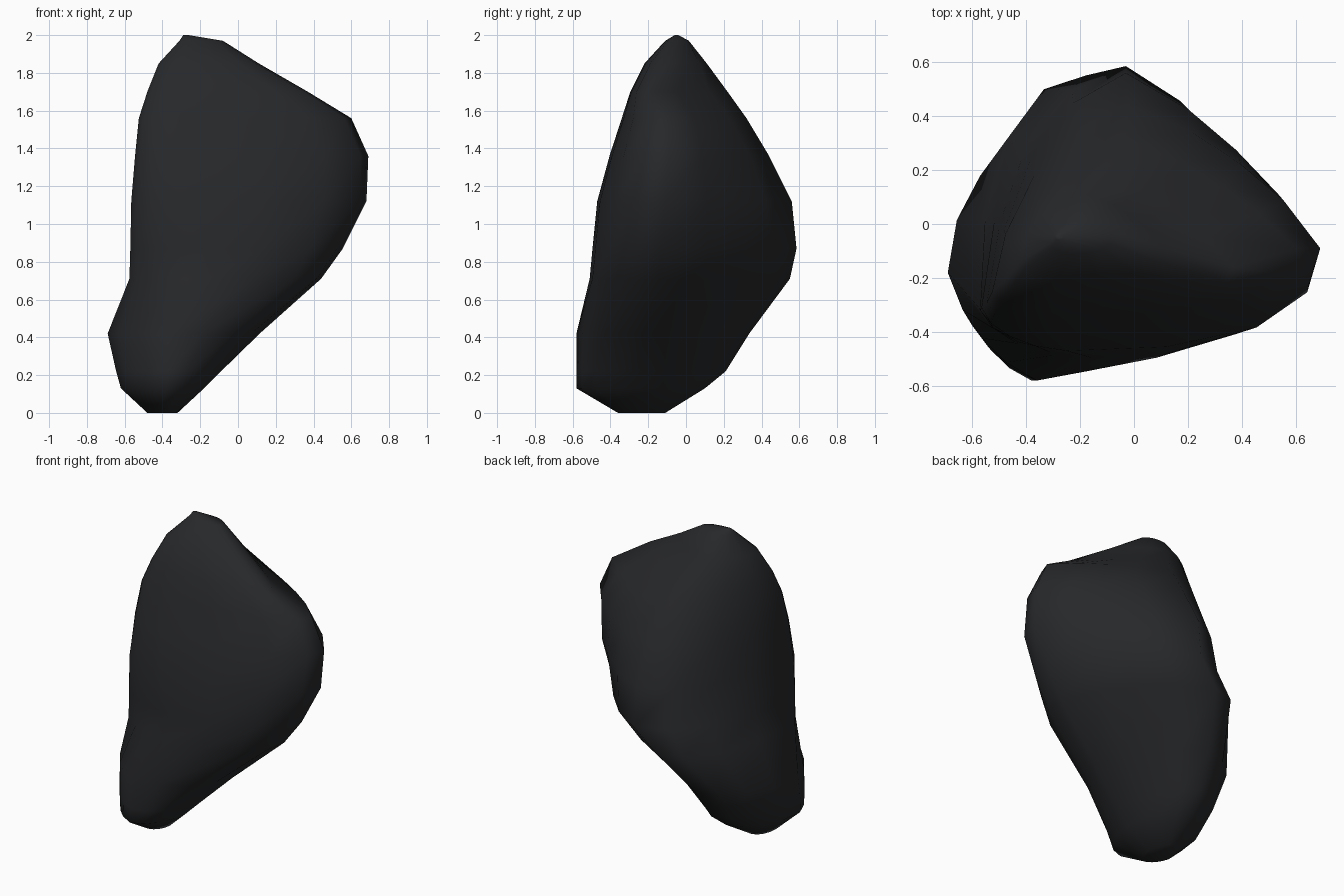
import bpy, bmesh, math

if "Cube" in bpy.data.objects:
    bpy.data.objects.remove(bpy.data.objects["Cube"])

# Rock sections: z, left x, right x, front y, back y,
#                y of left tip, y of right tip, x of front tip, x of back tip,
#                roundness of back-right and back-left quarters (1 straight, 2 round)
SECTIONS = [
    (0.00, -0.48, -0.32, -0.36, -0.11, -0.25, -0.25, -0.40, -0.40, 2, 2),
    (0.13, -0.62, -0.18, -0.58, 0.10, -0.30, -0.28, -0.38, -0.36, 1.7, 2),
    (0.22, -0.645, -0.09, -0.58, 0.21, -0.27, -0.26, -0.37, -0.33, 1.5, 2),
    (0.42, -0.69, 0.115, -0.58, 0.335, -0.18, -0.22, -0.36, -0.30, 1.4, 1.9),
    (0.71, -0.575, 0.44, -0.51, 0.55, -0.31, -0.15, -0.15, -0.18, 1.35, 2.2),
    (0.87, -0.57, 0.555, -0.495, 0.585, -0.32, -0.13, -0.16, -0.03, 1.35, 1.8),
    (1.12, -0.565, 0.68, -0.47, 0.56, -0.31, -0.11, -0.25, -0.03, 1.25, 1.6),
    (1.36, -0.545, 0.69, -0.405, 0.44, -0.29, -0.09, -0.28, -0.02, 1.3, 1.65),
    (1.56, -0.525, 0.60, -0.34, 0.32, -0.25, -0.09, -0.30, -0.03, 1.2, 1.8),
    (1.70, -0.48, 0.37, -0.295, 0.22, -0.21, -0.16, -0.30, -0.08, 1.1, 1.9),
    (1.85, -0.42, 0.11, -0.22, 0.11, -0.14, -0.09, -0.29, -0.17, 1.3, 2),
    (1.97, -0.31, -0.08, -0.11, 0.015, -0.07, -0.05, -0.24, -0.19, 2, 2),
    (2.00, -0.29, -0.26, -0.06, -0.04, -0.05, -0.05, -0.28, -0.27, 2, 2),
]
STEPS = 4  # points per quarter


def section_points(z, x0, x1, y0, y1, yl, yr, xf, xb, p_right, p_left):
    """Outline through the four tips, each quarter with its own roundness."""
    right, back, left, front = (x1, yr), (xb, y1), (x0, yl), (xf, y0)
    foot = z < 0.5
    quarters = ((right, back, p_right), (back, left, p_left),
                (left, front, 1.4 if foot else 1.7),
                (front, right, 1.85 if foot else 2.5))
    out = []
    for n, (a, b, p) in enumerate(quarters):
        centre = (b[0], a[1]) if n % 2 == 0 else (a[0], b[1])
        for i in range(STEPS):
            t = i / STEPS * math.pi / 2
            u, v = math.cos(t), math.sin(t)
            k = (u ** p + v ** p) ** (-1 / p)
            x, y = (centre[c] + k * (u * (a[c] - centre[c]) + v * (b[c] - centre[c]))
                    for c in (0, 1))
            out.append((x, y, z))
    return out


# Loft the sections into one closed rock
bm = bmesh.new()
rings = [[bm.verts.new(co) for co in section_points(*row)] for row in SECTIONS]
count = STEPS * 4
for low, high in zip(rings, rings[1:]):
    for i in range(count):
        j = (i + 1) % count
        bm.faces.new((low[i], low[j], high[j], high[i]))
bm.faces.new(rings[0][::-1])
bm.faces.new(rings[-1])
bmesh.ops.recalc_face_normals(bm, faces=bm.faces)

mesh = bpy.data.meshes.new("rock")
bm.to_mesh(mesh)
bm.free()
rock = bpy.data.objects.new("rock", mesh)
bpy.context.collection.objects.link(rock)

# Dark stone colour
stone = bpy.data.materials.new("dark_stone")
stone.diffuse_color = (0.02, 0.021, 0.023, 1)
stone.use_nodes = True
stone.node_tree.nodes["Principled BSDF"].inputs["Base Color"].default_value = stone.diffuse_color
mesh.materials.append(stone)

# Soft shading
bpy.context.view_layer.objects.active = rock
rock.select_set(True)
bpy.ops.object.shade_smooth_by_angle(angle=math.radians(75))
